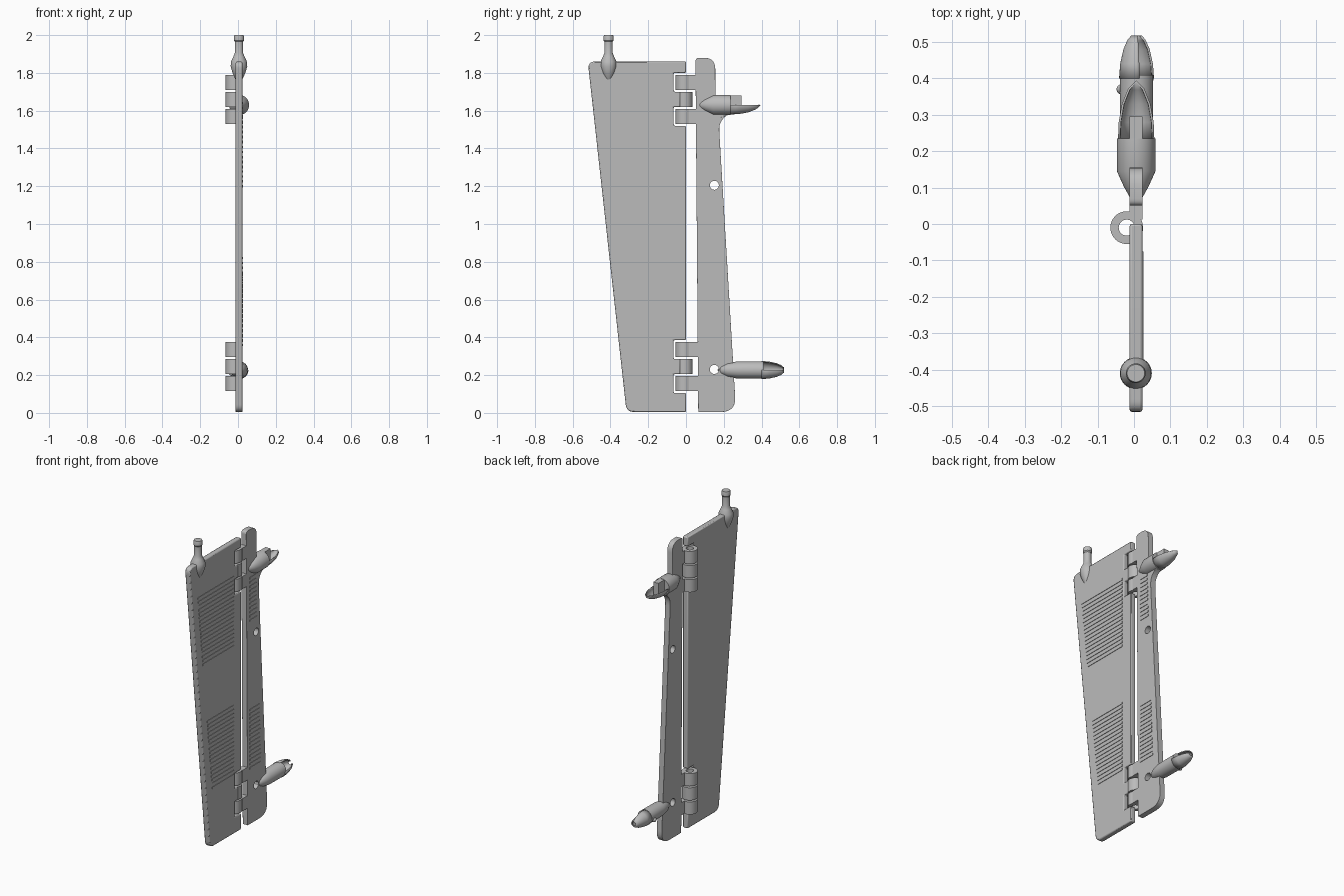
import bpy, bmesh, math
from mathutils import Vector

cube = bpy.data.objects.get("Cube")
if cube:
    bpy.data.objects.remove(cube, do_unlink=True)

grey = bpy.data.materials.new("plain grey")
grey.use_nodes = True
GREY = (0.5, 0.5, 0.5, 1)
grey.diffuse_color = GREY
grey.node_tree.nodes["Principled BSDF"].inputs["Base Color"].default_value = GREY

X0, X1 = -0.012, 0.023          # plate thickness range
KNUCKLE = 0.08                  # hinge knuckle height
UPPER, LOWER = 1.66, 0.245      # hinge centre heights
STEP = 0.09                     # knuckle spacing


def finish(name, bm, smooth=True):
    bmesh.ops.recalc_face_normals(bm, faces=bm.faces)
    mesh = bpy.data.meshes.new(name)
    bm.to_mesh(mesh)
    bm.free()
    mesh.materials.append(grey)
    obj = bpy.data.objects.new(name, mesh)
    bpy.context.collection.objects.link(obj)
    if smooth:
        bpy.ops.object.select_all(action='DESELECT')
        obj.select_set(True)
        bpy.context.view_layer.objects.active = obj
        bpy.ops.object.shade_smooth_by_angle(angle=math.radians(35))
    return obj


def rounded(points):
    """Turn (y, z, radius) corners into an outline with curved corners."""
    out = []
    for i, (y, z, r) in enumerate(points):
        p = Vector((y, z))
        if r == 0:
            out.append(p)
            continue
        a = p + (Vector(points[i - 1][:2]) - p).normalized() * r
        b = p + (Vector(points[(i + 1) % len(points)][:2]) - p).normalized() * r
        for k in range(9):
            t = k / 8
            out.append(a * (1 - t) ** 2 + p * 2 * t * (1 - t) + b * t * t)
    return out


def plate(name, points, bevel=0.006):
    bm = bmesh.new()
    face = bm.faces.new([bm.verts.new((X0, p.x, p.y)) for p in rounded(points)])
    ext = bmesh.ops.extrude_face_region(bm, geom=[face])
    bmesh.ops.translate(bm, vec=(X1 - X0, 0, 0),
                        verts=[v for v in ext["geom"] if isinstance(v, bmesh.types.BMVert)])
    obj = finish(name, bm)
    mod = obj.modifiers.new("soft_edges", 'BEVEL')
    mod.width, mod.segments = bevel, 2
    mod.limit_method, mod.angle_limit = 'ANGLE', math.radians(60)
    return obj


def boxes(name, ranges):
    bm = bmesh.new()
    for x0, x1, y0, y1, z0, z1 in ranges:
        for v in bmesh.ops.create_cube(bm, size=1)["verts"]:
            v.co = ((x0 + x1) / 2 + v.co.x * (x1 - x0), (y0 + y1) / 2 + v.co.y * (y1 - y0),
                    (z0 + z1) / 2 + v.co.z * (z1 - z0))
    return finish(name, bm, smooth=False)


def turned(name, profile, centre, axis='Y', a0=0, a1=360, steps=32, closed=False):
    """Sweep (radius, position) points around an axis between two angles."""
    bm = bmesh.new()
    rings = []
    for k in range(steps + 1):
        a = math.radians(a0 + (a1 - a0) * k / steps)
        ring = []
        for r, t in profile:
            u, v = centre[0] + r * math.cos(a), centre[1] + r * math.sin(a)
            ring.append(bm.verts.new((u, t, v) if axis == 'Y' else (u, v, t)))
        rings.append(ring)
    n = len(profile)
    for a, b in zip(rings, rings[1:]):
        for i in range(n if closed else n - 1):
            j = (i + 1) % n
            bm.faces.new((a[i], a[j], b[j], b[i]))
    bmesh.ops.remove_doubles(bm, verts=bm.verts, dist=1e-5)
    return finish(name, bm)


def thicken(obj, amount):
    mod = obj.modifiers.new("wall", 'SOLIDIFY')
    mod.thickness, mod.offset = amount, 0


# Blade with hinge notches
def notches(zc):
    half, out = 0.05, []
    for c in (zc - STEP, zc + STEP):
        out += [(0 if c < zc else -0.03, c - half, 0), (-0.065, c - half, 0),
                (-0.065, c + half, 0), (-0.03 if c < zc else 0, c + half, 0)]
    return out


plate("blade", [(-0.315, 0.005, 0.04), (0, 0.005, 0)] + notches(LOWER) + notches(UPPER)
      + [(0, 1.86, 0), (-0.52, 1.86, 0.04)])

# Fixed strip with two through holes
strip = plate("fixed_strip", [(0.065, 0.005, 0), (0.265, 0.005, 0.08), (0.172, 1.56, 0.07),
                              (0.24, 1.585, 0.05), (0.24, 1.67, 0), (0.155, 1.67, 0),
                              (0.155, 1.88, 0.06), (0.05, 1.88, 0.02)])
for z in (0.23, 1.205):
    bpy.ops.mesh.primitive_cylinder_add(vertices=24, radius=0.024, depth=0.3,
                                        location=(0, 0.15, z), rotation=(0, math.pi / 2, 0))
    cutter = bpy.context.object
    cutter.name = "hole_cutter"
    cutter.hide_render = True
    cutter.hide_set(True)
    cutter.display_type = 'WIRE'
    mod = strip.modifiers.new("hole", 'BOOLEAN')
    mod.operation, mod.object, mod.solver = 'DIFFERENCE', cutter, 'EXACT'

# Hinge barrels and the leaves that join them to the plates
leaves = []
for side, zc in (("upper", UPPER), ("lower", LOWER)):
    for k in (-1, 0, 1):
        z0, z1 = zc + k * STEP - KNUCKLE / 2, zc + k * STEP + KNUCKLE / 2
        turned(side + "_hinge_barrel", [(0.022, z0), (0.045, z0), (0.045, z1), (0.022, z1)],
               (-0.02, -0.01), 'Z', closed=True)
        if k:
            leaves.append((X0, X1, 0.012, 0.08, z0, z1))
boxes("hinge_leaves", leaves)

# Raised horizontal ribs in four panels
ribs = []
for z0, z1, slope in ((1.2, 1.64, True), (0.38, 0.82, True), (1.3, 1.57, False), (0.36, 0.73, False)):
    count = round((z1 - z0) / 0.026)
    for i in range(count + 1):
        z = z0 + (z1 - z0) * i / count
        y0, y1 = (-0.25 - 0.115 * z, -0.075) if slope else (0.085, 0.21 - 0.04 * z)
        ribs.append((X1 - 0.004, X1 + 0.003, y0, y1, z - 0.006, z + 0.006))
boxes("grip_ribs", ribs)

# Upright nozzle on the blade
turned("top_nozzle", [(0, 1.74), (0.018, 1.765), (0.034, 1.8), (0.044, 1.835), (0.042, 1.86),
                      (0.03, 1.885), (0.022, 1.905), (0.022, 1.965), (0.027, 1.972),
                      (0.027, 1.99), (0.024, 2.0), (0, 2.0)], (0.005, -0.41), 'Z')

# Upper horn: pointed nose, half shell tail and square tab
upper = (0.006, 1.63)
turned("upper_horn_nose", [(0, 0.055), (0.012, 0.063), (0.035, 0.105), (0.053, 0.145),
                           (0.053, 0.235), (0, 0.235)], upper)
tail = turned("upper_horn_shell", [(0.047, 0.23), (0.045, 0.28), (0.036, 0.33),
                                   (0.02, 0.37), (0, 0.392)], upper, a0=180, a1=360, steps=20)
thicken(tail, 0.006)
boxes("upper_horn_tab", [(X0, X1, 0.23, 0.295, 1.59, 1.68)])

# Lower horn: rounded body with an open-sided tail
lower = (0.007, 0.227)
turned("lower_horn_body", [(0, 0.165), (0.022, 0.185), (0.037, 0.22), (0.045, 0.27),
                           (0.046, 0.41), (0, 0.41)], lower)
tail = turned("lower_horn_shell", [(0.045, 0.4), (0.042, 0.44), (0.033, 0.48),
                                   (0.022, 0.505), (0.012, 0.516)], lower, a0=80, a1=360, steps=28)
thicken(tail, 0.006)

# Small peg on the lower horn
bpy.ops.mesh.primitive_uv_sphere_add(segments=16, ring_count=8, radius=0.014,
                                     location=(-0.034, 0.37, 0.21))
peg = bpy.context.object
peg.name = "lower_horn_peg"
peg.data.materials.append(grey)
bpy.ops.object.shade_smooth()
